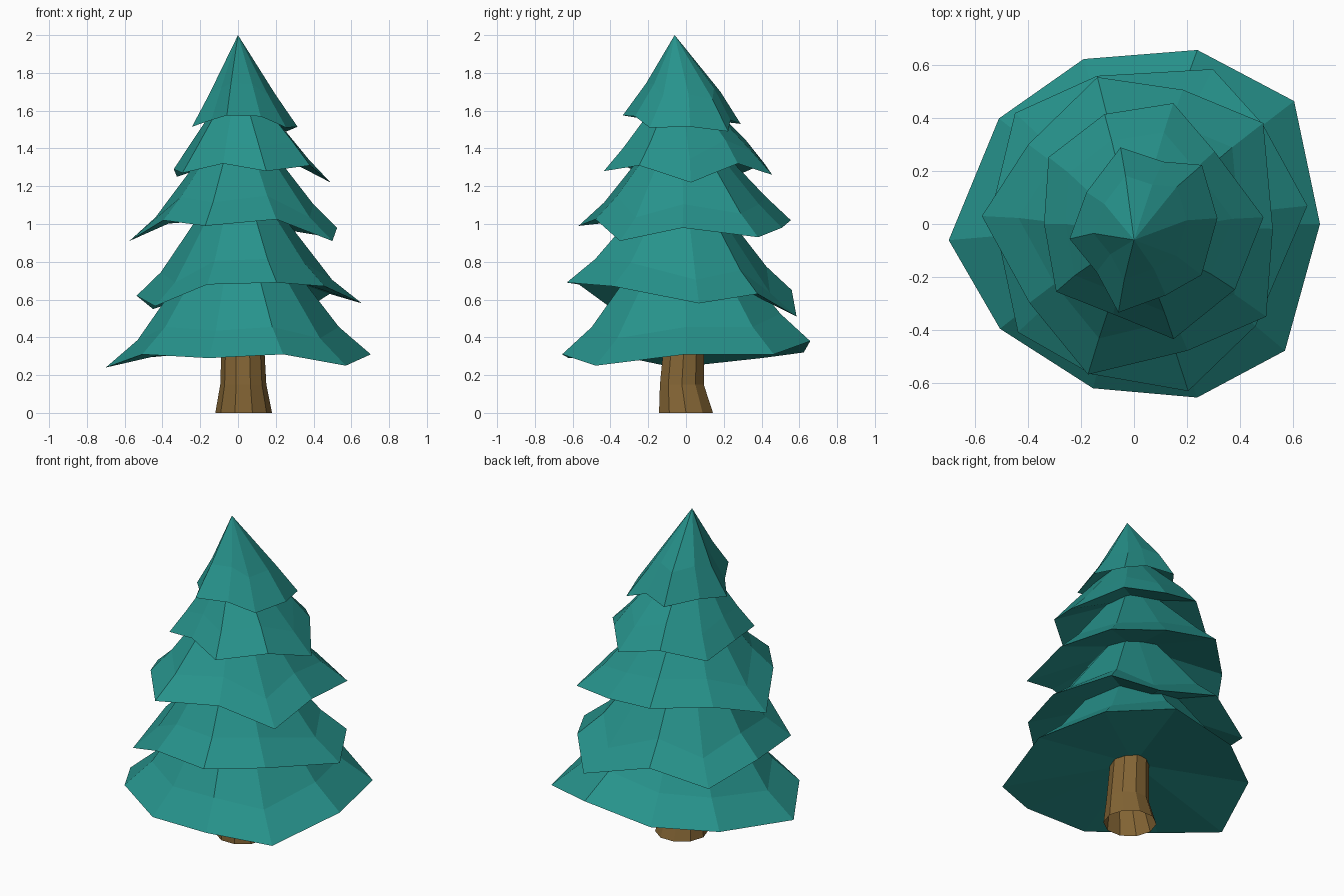
import bpy, math
from mathutils import Vector

if "Cube" in bpy.data.objects:
    bpy.data.objects.remove(bpy.data.objects["Cube"])

SIDES = 10


def material(name, color):
    mat = bpy.data.materials.new(name)
    mat.diffuse_color = (*color, 1)
    mat.use_nodes = True
    mat.node_tree.nodes["Principled BSDF"].inputs["Base Color"].default_value = mat.diffuse_color
    return mat


def ring(radii, heights, swing, center=(0, 0)):
    """Ten points round a centre; swing shifts each one by some degrees."""
    pts = []
    for i, (r, z, s) in enumerate(zip(radii, heights, swing)):
        a = math.radians(36 * i + s)
        pts.append(Vector((center[0] + r * math.cos(a), center[1] + r * math.sin(a), z)))
    return pts


def loft(name, bottom, rings, top, mat):
    """Flat-faced stack of rings with a top point and an optional bottom point."""
    verts = [p for r in rings for p in r] + [Vector(top)]
    last = len(verts) - 1
    if bottom:
        verts.append(Vector(bottom))
    faces = []
    for i in range(SIDES):
        j = (i + 1) % SIDES
        if bottom:
            faces.append((last + 1, j, i))
        for k in range(len(rings) - 1):
            a, b = k * SIDES, (k + 1) * SIDES
            faces.append((a + i, a + j, b + j, b + i))
        t = last - SIDES
        faces.append((t + i, t + j, last))
    mesh = bpy.data.meshes.new(name)
    mesh.from_pydata(verts, [], faces)
    mesh.materials.append(mat)
    obj = bpy.data.objects.new(name, mesh)
    bpy.context.collection.objects.link(obj)


def tier(name, radii, heights, swing, apex, bend=0.76, rise=0.125, hollow=0.19):
    """Jagged skirt: ragged rim, bend ring above it, then a cone to the apex."""
    rim = ring(radii, heights, swing)
    upper = [Vector((p.x * bend, p.y * bend, p.z + rise)) for p in rim]
    under = (0, 0, sum(heights) / SIDES + hollow)
    loft(name, under, [rim, upper], apex, mat=leaf)


leaf = material("needles", (0.02, 0.292, 0.262))
bark = material("bark", (0.23, 0.13, 0.035))

# Trunk with a flared foot and a slight bend, open underneath
loft("trunk", None,
     [ring([r] * SIDES, [z] * SIDES, [0] * SIDES, c) for r, z, c in (
         (0.15, 0, (0.03, 0)),
         (0.122, 0.15, (0.028, -0.022)),
         (0.11, 0.42, (0.025, -0.007)))],
     (0.025, -0.007, 0.42), bark)

# Five foliage tiers, bottom to top
tier("foliage_bottom",
     [.703, .763, .70, .652, .648, .703, .643, .64, .698, .745],
     [.31, .31, .38, .32, .29, .24, .31, .29, .31, .25],
     [0, 1.5, -2, -1, -2, 5, 2, 4, 2, -4],
     (0, -0.01, 1.15), rise=0.145, hollow=0.1)
tier("foliage_lower",
     [.659, .616, .657, .577, .615, .54, .60, .59, .664, .60],
     [.58, .63, .51, .65, .55, .62, .565, .68, .69, .67],
     [6, 2, -9, -4, -7, -6, 7, 2, 0, -4],
     (0, -0.02, 1.35))
tier("foliage_middle",
     [.525, .62, .54, .572, .50, .576, .495, .595, .52, .61],
     [.98, .93, .98, 1.02, 1.0, .91, 1.02, .99, 1.025, .91],
     [-2, 2, -2, -4, -1, -3, 1, 1, 5, 1],
     (0, -0.03, 1.62))
tier("foliage_upper",
     [.49, .41, .48, .43, .41, .34, .39, .35, .46, .455],
     [1.22, 1.32, 1.26, 1.32, 1.25, 1.29, 1.27, 1.32, 1.28, 1.31],
     [3, 6, 0, -3, -2, 0, 5, 5, 1, 3],
     (0, -0.04, 1.8))
tier("foliage_top",
     [.316, .34, .26, .294, .216, .25, .23, .34, .295, .32],
     [1.515, 1.49, 1.55, 1.53, 1.55, 1.515, 1.55, 1.575, 1.57, 1.51],
     [4, 5, -7, -8, 2, 13, 16, 8, 6, -1],
     (0, -0.06, 2.0), bend=0.63, rise=0.17)
